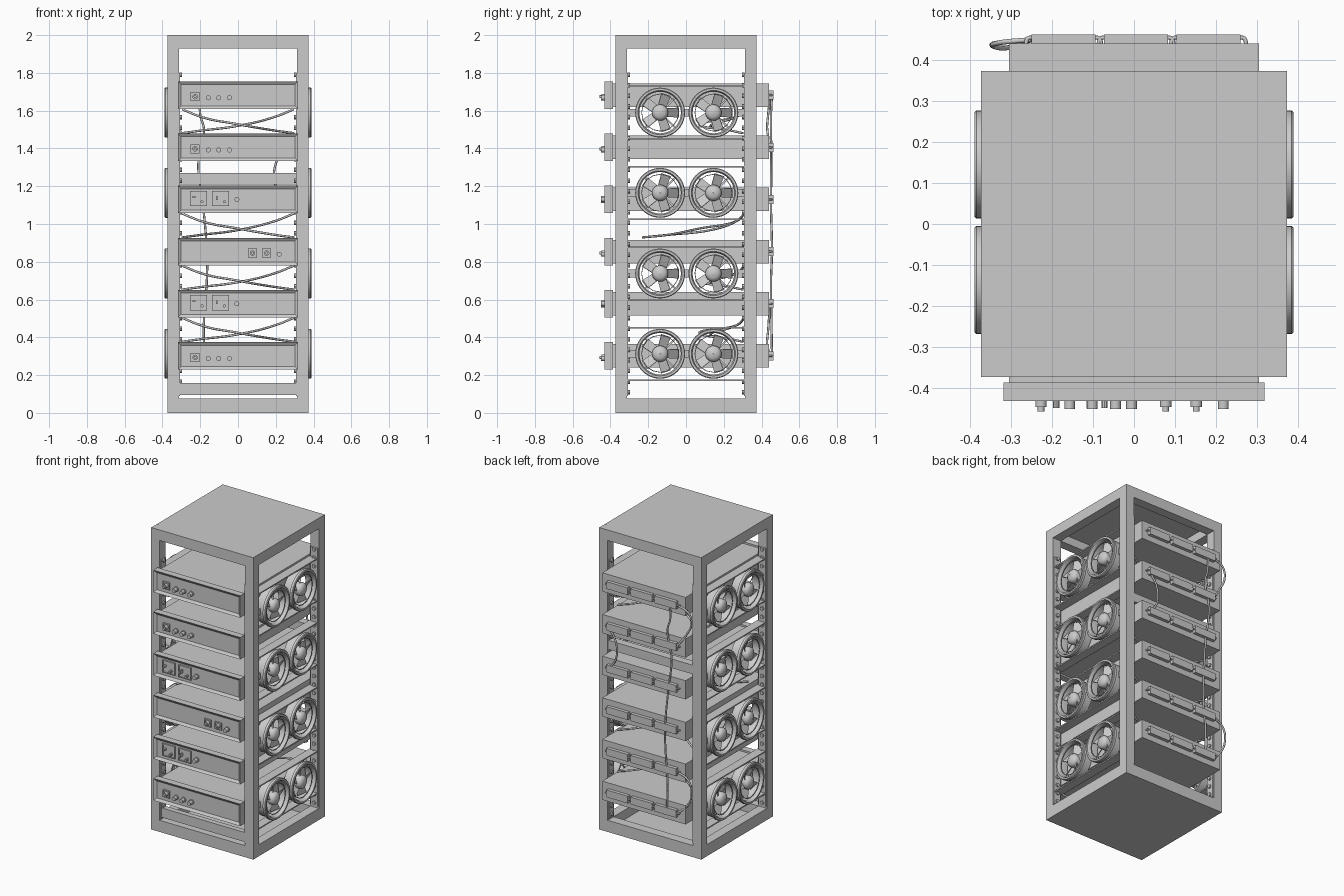
import bpy, bmesh
from math import sin, cos, pi, radians
from mathutils import Matrix, Vector

if "Cube" in bpy.data.objects:
    bpy.data.objects.remove(bpy.data.objects["Cube"])

UNITS = [1.682 - 0.276 * i for i in range(6)]
FAN_Z = (1.59, 1.165, 0.738, 0.313)
FAN_Y = (-0.137, 0.145)


def box(bm, x0, x1, y0, y1, z0, z1):
    m = Matrix.Translation(((x0 + x1) / 2, (y0 + y1) / 2, (z0 + z1) / 2)) @ \
        Matrix.Diagonal((x1 - x0, y1 - y0, z1 - z0, 1))
    return bmesh.ops.create_cube(bm, size=1, matrix=m)["verts"]


def cyl(bm, c, r, depth, axis, seg=16, r2=None):
    rot = Matrix.Rotation(pi / 2, 4, 'Y' if axis == 'X' else 'X')
    bmesh.ops.create_cone(bm, cap_ends=True, segments=seg, radius1=r, radius2=r if r2 is None else r2,
                          depth=depth, matrix=Matrix.Translation(c) @ rot)


def finish(bm, name, smooth=False):
    bmesh.ops.recalc_face_normals(bm, faces=bm.faces)
    me = bpy.data.meshes.new(name)
    bm.to_mesh(me)
    bm.free()
    ob = bpy.data.objects.new(name, me)
    bpy.context.collection.objects.link(ob)
    if smooth:
        bpy.context.view_layer.objects.active = ob
        ob.select_set(True)
        bpy.ops.object.shade_smooth_by_angle(angle=radians(35))
        ob.select_set(False)
    return ob


def tubes(name, paths, r):
    cu = bpy.data.curves.new(name, 'CURVE')
    cu.dimensions, cu.bevel_depth, cu.bevel_resolution = '3D', r, 2
    cu.resolution_u, cu.use_fill_caps = 8, True
    for pts in paths:
        sp = cu.splines.new('BEZIER')
        sp.bezier_points.add(len(pts) - 1)
        for bp, p in zip(sp.bezier_points, pts):
            bp.co = p
            bp.handle_left_type = bp.handle_right_type = 'AUTO'
    bpy.context.collection.objects.link(bpy.data.objects.new(name, cu))


# cabinet frame: posts, beams, top and floor plates, crossbars
O, I = 0.374, 0.312
bm = bmesh.new()
for s in (-1, 1):
    a, b = sorted((s * I, s * O))
    for lo, hi in ((-O, -I), (I, O)):
        box(bm, a, b, lo, hi, 0, 2)
    for z0, z1 in ((0, 0.077), (1.93, 2)):
        box(bm, a, b, -I, I, z0, z1)
        box(bm, -I, I, a, b, z0, z1)
box(bm, -I, I, -I, I, 1.985, 2)
box(bm, -I, I, -I, I, 0, 0.015)
finish(bm, "cabinet_frame")
bm = bmesh.new()
box(bm, -I, I, -0.365, -0.33, 0.095, 0.158)
box(bm, -I, I, 0.32, 0.372, 1.21, 1.27)
finish(bm, "crossbars")

# rack rails with rows of bolts on the inner post faces
bm = bmesh.new()
for sx in (-1, 1):
    for sy in (-1, 1):
        x, y = sx * 0.309, sy * 0.309
        box(bm, *sorted((sx * 0.315, sx * 0.306)), *sorted((sy * 0.37, sy * 0.318)), 0.09, 1.8)
        box(bm, *sorted((sx * 0.37, sx * 0.318)), *sorted((sy * 0.315, sy * 0.306)), 0.09, 1.8)
        for k in range(31):
            z = 0.11 + k * 0.056
            cyl(bm, (sx * 0.303, sy * 0.345, z), 0.012, 0.014, 'X', 8)
            cyl(bm, (sx * 0.345, sy * 0.303, z), 0.012, 0.014, 'Y', 8)
finish(bm, "rack_rails")

# equipment units: body plus face plate with a sunken panel
CONN_X = (-0.172, 0.005, 0.182)
hooks = []
for n, z in enumerate(UNITS, 1):
    bm = bmesh.new()
    box(bm, -0.305, 0.305, -0.387, 0.44, z - 0.062, z + 0.062)
    finish(bm, f"unit_body_{n}")
    bm = bmesh.new()
    box(bm, -0.318, 0.318, -0.432, -0.387, z - 0.073, z + 0.073)
    bm.normal_update()
    f = [f for f in bm.faces if f.normal.y < -0.9]
    bmesh.ops.inset_region(bm, faces=f, thickness=0.024)
    bmesh.ops.translate(bm, verts=f[0].verts, vec=(0, 0.012, 0))
    finish(bm, f"unit_face_plate_{n}")
    # rear connector blocks and their clips
    bm = bmesh.new()
    for x in CONN_X:
        box(bm, x - 0.078, x + 0.078, 0.438, 0.462, z - 0.024, z + 0.024)
        for s in (-1, 1):
            hooks.append([(x + s * 0.077, 0.455, z), (x + s * 0.087, 0.453, z), (x + s * 0.092, 0.438, z)])
    finish(bm, f"rear_connectors_{n}")
tubes("connector_clips", hooks, 0.005)


# front controls
def knob(bm, x, z):
    cyl(bm, (x, -0.423, z), 0.016, 0.008, 'Y', 20)
    cyl(bm, (x, -0.435, z), 0.013, 0.032, 'Y', 20)


def socket(bm, x, z, w, h):
    for s in (-1, 1):
        box(bm, *sorted((x + s * w, x + s * (w - 0.005))), -0.43, -0.418, z - h, z + h)
        box(bm, x - w + 0.005, x + w - 0.005, -0.43, -0.418, *sorted((z + s * h, z + s * (h - 0.005))))
    box(bm, x - w + 0.005, x + w - 0.005, -0.424, -0.418, z - h + 0.005, z + h - 0.005)


for n, z in enumerate(UNITS, 1):
    bm = bmesh.new()
    if n in (1, 2, 6):
        small, knobs = (-0.227,), (-0.157, -0.102, -0.045)
    elif n == 4:
        small, knobs = (0.077, 0.152), (0.218,)
    else:
        small, knobs = (), (-0.006,)
        for x in (-0.21, -0.092):
            socket(bm, x, z + 0.005, 0.045, 0.041)
        # toggles and dials inside the square gauges
        box(bm, -0.24, -0.226, -0.445, -0.42, z + 0.008, z + 0.018)
        box(bm, -0.116, -0.108, -0.45, -0.42, z - 0.002, z + 0.018)
        for x in (-0.19, -0.072):
            cyl(bm, (x, -0.434, z - 0.012), 0.008, 0.03, 'Y', 10)
    for x in small:
        socket(bm, x, z - 0.008, 0.024, 0.024)
        cyl(bm, (x, -0.434, z - 0.008), 0.014, 0.025, 'Y', 20)
        cyl(bm, (x, -0.45, z - 0.008), 0.008, 0.015, 'Y', 12)
    for x in knobs:
        knob(bm, x, z - (0.014 if small else 0))
    finish(bm, f"front_controls_{n}", True)


# fans: lathed housing, hub dome, pitched blades and guard ring (axis along local z)
def lathe(bm, prof, seg, closed=True):
    rings = [[bm.verts.new((r * cos(2 * pi * k / seg), r * sin(2 * pi * k / seg), h)) for k in range(seg)]
             for r, h in prof]
    for i in range(len(prof) if closed else len(prof) - 1):
        a, b = rings[i], rings[(i + 1) % len(prof)]
        for k in range(seg):
            j = (k + 1) % seg
            bm.faces.new((a[k], a[j], b[j], b[k]))


bm = bmesh.new()
lathe(bm, [(0.122, 0), (0.122, 0.05), (0.132, 0.054), (0.132, 0.07), (0.128, 0.074),
           (0.117, 0.074), (0.110, 0.06), (0.110, 0)], 40)
lathe(bm, [(0.096, 0.056), (0.1, 0.056), (0.1, 0.06), (0.096, 0.06)], 16)
lathe(bm, [(0.001, 0.002), (0.04, 0.002), (0.043, 0.05), (0.037, 0.063), (0.024, 0.071), (0.001, 0.074)], 24)
for k in range(5):
    R = Matrix.Rotation(2 * pi * k / 5 + pi / 2, 4, 'Z')
    m = R @ Matrix.Translation((0.068, 0, 0.03)) @ Matrix.Rotation(radians(32), 4, 'X')
    v = bmesh.ops.create_cube(bm, size=1, matrix=Matrix.Diagonal((0.066, 0.052, 0.004, 1)))["verts"]
    for p in v:
        if p.co.x > 0:
            p.co.y *= 1.15
    bmesh.ops.transform(bm, matrix=m, verts=v)
for k in range(4):
    v = box(bm, 0.03, 0.114, -0.005, 0.005, 0.0, 0.006)
    bmesh.ops.transform(bm, matrix=Matrix.Rotation(pi * k / 2 + pi / 4, 4, 'Z'), verts=v)
first = finish(bm, "fan", True)
mesh, n = first.data, 0
bpy.data.objects.remove(first)
for z in FAN_Z:
    for y in FAN_Y:
        for s in (-1, 1):
            n += 1
            ob = bpy.data.objects.new(f"side_fan_{n}", mesh)
            bpy.context.collection.objects.link(ob)
            ob.matrix_world = Matrix.Translation((s * 0.315, y, z)) @ Matrix.Rotation(s * pi / 2, 4, 'Y')

# fan trays: thin plates above and below each fan pair, plus mounting tabs
bm = bmesh.new()
for z in FAN_Z:
    for s in (-1, 1):
        x0, x1 = sorted((s * 0.306, s * 0.365))
        for d in (-0.139, 0.139):
            box(bm, x0, x1, -0.312, 0.312, z + d - 0.004, z + d + 0.004)
        x0, x1 = sorted((s * 0.32, s * 0.345))
        for y0, y1 in ((-0.312, -0.255), (-0.02, 0.028), (0.263, 0.312)):
            box(bm, x0, x1, y0, y1, z - 0.02, z + 0.02)
finish(bm, "fan_trays")

# crossing cables in the gaps between units
paths = []
for i in (0, 2, 3, 4):
    t, b = UNITS[i] - 0.085, UNITS[i + 1] + 0.075
    m = (t + b) / 2 - 0.015
    for s in (-1, 1):
        paths.append([(-s * 0.295, 0.31, t + 0.01), (-s * 0.2, 0.27, m + 0.045), (0, 0.1 - s * 0.03, m + s * 0.004),
                      (s * 0.2, -0.1 if i == 2 else 0.24, m - 0.03), (s * 0.295, -0.23 if i == 2 else 0.3, b)])
tubes("crossing_cables", paths, 0.006)

# rear hanging cables
tubes("rear_cables", [
    [(-0.2, 0.455, 1.68), (-0.2, 0.43 + 0.02, 1.58), (-0.18, 0.45, 1.5), (-0.21, 0.452, 1.32), (-0.185, 0.45, 1.1),
     (-0.165, 0.455, 0.85), (-0.165, 0.45, 0.7), (-0.18, 0.452, 0.5), (-0.18, 0.455, 0.32)],
    [(-0.25, 0.45, 1.68), (-0.325, 0.443, 1.65), (-0.345, 0.435, 1.58), (-0.31, 0.43, 1.5), (-0.25, 0.45, 1.41)],
    [(0.25, 0.45, 1.40), (0.2, 0.45, 1.32), (0.2, 0.45, 1.2), (0.25, 0.45, 1.13)],
    [(-0.25, 0.45, 0.578), (-0.325, 0.443, 0.54), (-0.345, 0.435, 0.44), (-0.31, 0.43, 0.36), (-0.25, 0.45, 0.302)],
], 0.006)
